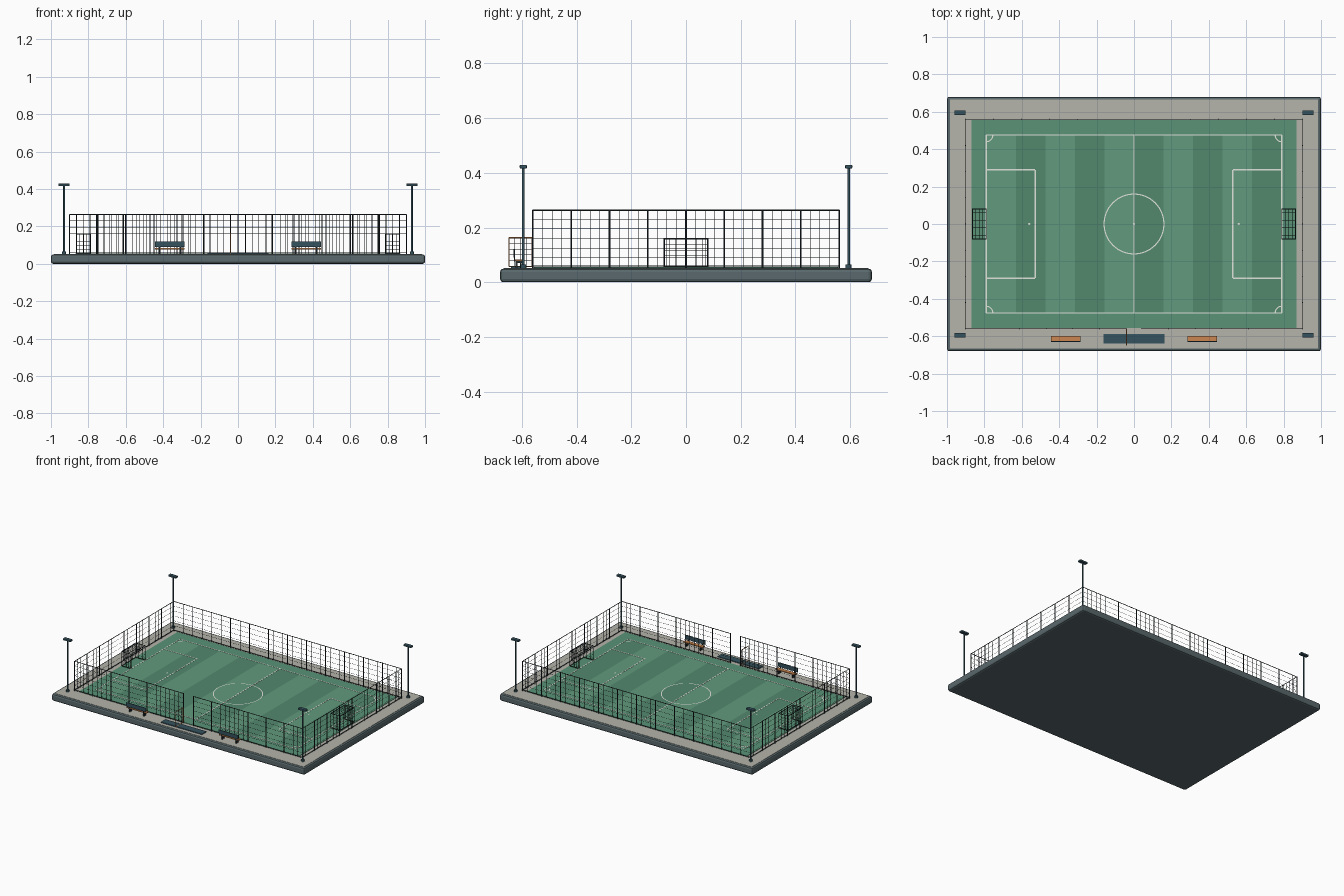
import bpy, bmesh, math
from mathutils import Vector, Matrix

if "Cube" in bpy.data.objects:
    bpy.data.objects.remove(bpy.data.objects["Cube"])


def mat(name, r, g, b):
    m = bpy.data.materials.new(name)
    m.diffuse_color = (r, g, b, 1)
    m.use_nodes = True
    m.node_tree.nodes["Principled BSDF"].inputs["Base Color"].default_value = m.diffuse_color
    return m


SLATE = mat("slate", 0.10, 0.14, 0.15)
CONCRETE = mat("concrete", 0.46, 0.46, 0.41)
TURF = mat("turf", 0.10, 0.29, 0.18)
LIGHT = mat("light_turf", 0.12, 0.32, 0.20)
DARK = mat("dark_turf", 0.085, 0.25, 0.155)
WHITE = mat("white_paint", 0.75, 0.78, 0.72)
METAL = mat("dark_metal", 0.02, 0.03, 0.035)
TEAL = mat("teal", 0.035, 0.085, 0.11)
ORANGE = mat("orange_wood", 0.60, 0.24, 0.08)


def finish(name, bm, m):
    me = bpy.data.meshes.new(name)
    bm.to_mesh(me)
    bm.free()
    me.materials.append(m)
    ob = bpy.data.objects.new(name, me)
    bpy.context.collection.objects.link(ob)
    return ob


def boxes(name, items, m, bevel=0):
    """items: (x0, x1, y0, y1, z0, z1)"""
    bm = bmesh.new()
    for x0, x1, y0, y1, z0, z1 in items:
        t = Matrix.Translation(((x0 + x1) / 2, (y0 + y1) / 2, (z0 + z1) / 2))
        s = Matrix.Diagonal((x1 - x0, y1 - y0, z1 - z0, 1))
        bmesh.ops.create_cube(bm, size=1, matrix=t @ s)
    ob = finish(name, bm, m)
    if bevel:
        b = ob.modifiers.new("bevel", 'BEVEL')
        b.width, b.segments = bevel, 2
    return ob


def bars(name, segs, r, m, n=6):
    """round bars between pairs of points"""
    bm = bmesh.new()
    for p, q in segs:
        p, q = Vector(p), Vector(q)
        d = q - p
        rot = d.to_track_quat('Z', 'Y').to_matrix().to_4x4()
        bmesh.ops.create_cone(bm, cap_ends=True, segments=n, radius1=r, radius2=r,
                              depth=d.length, matrix=Matrix.Translation((p + q) / 2) @ rot)
    return finish(name, bm, m)


def grid(o, u, v, nu, nv):
    """segments of a wire grid on origin o with edge vectors u, v"""
    o, u, v = Vector(o), Vector(u), Vector(v)
    return ([(o + u * i / nu, o + u * i / nu + v) for i in range(nu + 1)] +
            [(o + v * j / nv, o + v * j / nv + u) for j in range(nv + 1)])


def arc(bm, cx, cy, r, a0, a1, n, w, z):
    """flat painted ring segment"""
    prev = None
    for i in range(n + 1):
        a = a0 + (a1 - a0) * i / n
        cur = [bm.verts.new((cx + k * math.cos(a), cy + k * math.sin(a), z))
               for k in (r - w / 2, r + w / 2)]
        if prev:
            bm.faces.new((prev[0], prev[1], cur[1], cur[0]))
        prev = cur


# Base, paving and turf
boxes("base", [(-1, 1, -0.68, 0.68, 0, 0.05)], SLATE, 0.012)
boxes("paving", [(-0.985, 0.985, -0.665, 0.665, 0.045, 0.052)], CONCRETE)
boxes("turf", [(-0.868, 0.868, -0.555, 0.555, 0.05, 0.0545)], TURF)
W = 0.158
for name, k, m in (("light_stripes", 0, LIGHT), ("dark_stripes", 1, DARK)):
    boxes(name, [(-0.79 + W * i, -0.79 + W * (i + 1), -0.475, 0.475, 0.054, 0.0555)
                 for i in range(k, 10, 2)], m)

# Pitch markings
L, Z0, Z1 = 0.003, 0.055, 0.0565
lines = [(-L, L, -0.475, 0.475, Z0, Z1)]
for s in (-1, 1):
    lines.append((-0.79, 0.79, s * 0.475 - L, s * 0.475 + L, Z0, Z1))
    for x in (0.79, 0.528):
        h = 0.475 if x > 0.7 else 0.29
        lines.append((s * x - L, s * x + L, -h, h, Z0, Z1))
    for t in (-1, 1):
        a, b = sorted((s * 0.528, s * 0.79))
        lines.append((a, b, t * 0.29 - L, t * 0.29 + L, Z0, Z1))
boxes("pitch_lines", lines, WHITE)
bm = bmesh.new()
arc(bm, 0, 0, 0.16, 0, 2 * math.pi, 64, 2 * L, Z1)
for x in (-0.56, 0, 0.56):
    arc(bm, x, 0, 0.003, 0, 2 * math.pi, 16, 0.006, Z1)
for s in (-1, 1):
    for t in (-1, 1):
        c = math.atan2(-t, -s)
        arc(bm, s * 0.79, t * 0.475, 0.035, c - math.pi / 4, c + math.pi / 4, 10, 2 * L, Z1)
finish("pitch_arcs", bm, WHITE)

# Perimeter fence, with a gap at the front for the gate
B, T, G = 0.055, 0.265, 0.04
runs = [((-0.9, 0.56), (0.9, 0.56), 12), ((-0.9, -0.56), (-0.9, 0.56), 8),
        ((0.9, -0.56), (0.9, 0.56), 8), ((-0.9, -0.56), (-G, -0.56), 6),
        ((G, -0.56), (0.9, -0.56), 6)]
posts, rails, wires = [], [], []
for a, b, n in runs:
    a, b = Vector((*a, B)), Vector((*b, B))
    up = Vector((0, 0, T - B))
    for i in range(n + 1):
        p = a.lerp(b, i / n)
        posts.append((p - Vector((0, 0, 0.004)), p + up))
    rails += [(a + up * k, b + up * k) for k in (0.02, 0.99)]
    wires += grid(a, b - a, up, n * 4, 6)
bars("fence_posts", posts, 0.003, METAL, 8)
bars("fence_rails", rails, 0.002, METAL)
bars("fence_mesh", wires, 0.0009, METAL, 4)

# Open gate leaf
g0, gu, gv = (-G, -0.563, 0.058), (0, -0.084, 0), (0, 0, 0.105)
bars("gate_frame", grid(g0, gu, gv, 1, 1), 0.0022, ORANGE)
bars("gate_mesh", grid(g0, gu, gv, 4, 5), 0.0008, METAL, 4)

# Goals
for s, side in ((-1, "left"), (1, "right")):
    f, k = s * 0.79, s * 0.864
    dx, dy, dz = (k - f, 0, 0), (0, 0.16, 0), (0, 0, 0.104)
    o = (f, -0.08, 0.055)
    frame = []
    for x in (f, k):
        frame += [((x, y, 0.055), (x, y, 0.159)) for y in (-0.08, 0.08)]
        frame.append(((x, -0.08, 0.159), (x, 0.08, 0.159)))
    for y in (-0.08, 0.08):
        frame += [((f, y, z), (k, y, z)) for z in (0.057, 0.159)]
    frame.append(((k, -0.08, 0.057), (k, 0.08, 0.057)))
    bars(side + "_goal_frame", frame, 0.0025, METAL, 8)
    net = grid((k, -0.08, 0.055), dy, dz, 8, 5) + grid((f, -0.08, 0.159), dx, dy, 4, 8)
    for y in (-0.08, 0.08):
        net += grid((f, y, 0.055), dx, dz, 4, 5)
    bars(side + "_goal_net", net, 0.0008, METAL, 4)

# Floodlights
for s in (-1, 1):
    for t in (-1, 1):
        x, y = s * 0.93, t * 0.595
        bars("floodlight_pole", [((x, y, 0.05), (x, y, 0.418))], 0.0045, TEAL, 12)
        bars("floodlight_foot", [((x, y, 0.05), (x, y, 0.065))], 0.011, TEAL, 12)
        boxes("floodlight_head", [(x - 0.03, x + 0.03, y - 0.013, y + 0.013, 0.416, 0.429)],
              TEAL, 0.003)

# Benches with their backs to the front
for c in (-0.365, 0.365):
    boxes("bench_seat", [(c - 0.078, c + 0.078, -0.626, -0.599, 0.077, 0.084)], ORANGE, 0.001)
    boxes("bench_back", [(c - 0.078, c + 0.078, -0.631, -0.626, 0.09, 0.119)], TEAL, 0.001)
    legs = []
    for s in (-1, 1):
        x = c + s * 0.056
        legs += [(x - 0.004, x + 0.004, y - 0.003, y + 0.003, 0.05, 0.078)
                 for y in (-0.62, -0.604)]
        legs += [(x - 0.003, x + 0.003, -0.629, -0.625, 0.076, 0.1),
                 (x - 0.004, x + 0.004, -0.624, -0.6, 0.07, 0.077)]
    boxes("bench_legs", legs, METAL)

# Entrance mat
boxes("entrance_mat", [(-0.163, 0.163, -0.64, -0.588, 0.05, 0.058)], TEAL, 0.002)
